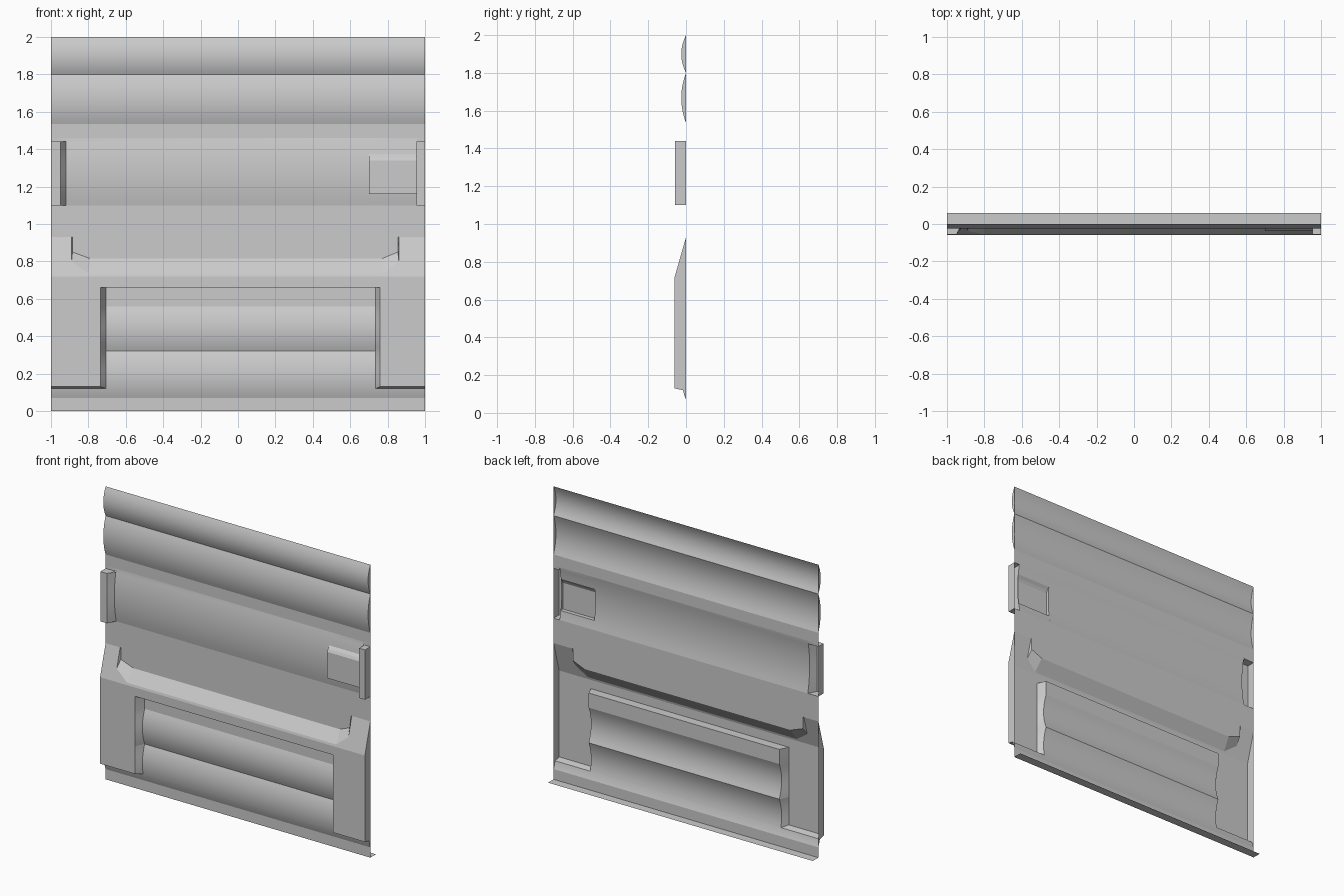
import bpy, bmesh, math

if "Cube" in bpy.data.objects:
    bpy.data.objects.remove(bpy.data.objects["Cube"], do_unlink=True)

metal = bpy.data.materials.new("grey_metal")
metal.use_nodes = True
GREY = (0.6, 0.6, 0.6, 1)
metal.diffuse_color = GREY
metal.node_tree.nodes["Principled BSDF"].inputs["Base Color"].default_value = GREY

# horizontal ridges pressed into the sheet: bottom, top, depth
RIDGES = [(1.8, 2.0, 0.025), (1.535, 1.8, 0.025), (1.1, 1.46, 0.02),
          (0.32, 0.56, 0.025), (0.07, 0.32, 0.025)]
FRONT = -0.06


def ridge(z):
    for lo, hi, depth in RIDGES:
        if lo <= z <= hi:
            t = (2 * z - lo - hi) / (hi - lo)
            return -depth * (1 - t * t)
    return 0.0


def rows(lo, hi, n=12):
    return [lo + (hi - lo) * i / n for i in range(n + 1)]


def line(x, zs, y=ridge):
    """Upright line of points at x; y is a function of z or a number."""
    return [(x, y(z) if callable(y) else y, z) for z in zs]


class Part:
    def __init__(self, name):
        self.name, self.bm = name, bmesh.new()

    def poly(self, pts):
        self.bm.faces.new([self.bm.verts.new(p) for p in pts])

    def loft(self, a, b):
        for i in range(len(a) - 1):
            self.poly([a[i], b[i], b[i + 1], a[i + 1]])

    def sheet(self, x0, x1, zs, y=ridge):
        self.loft(line(x0, zs, y), line(x1, zs, y))

    def finish(self):
        bm = self.bm
        bmesh.ops.remove_doubles(bm, verts=bm.verts, dist=0.0001)
        bmesh.ops.recalc_face_normals(bm, faces=bm.faces)
        for f in bm.faces:
            f.normal_update()
            n, c = f.normal, f.calc_center_median()
            if n.y > 0.001 or (abs(c.x) > 0.99 and n.x * c.x < -0.5):
                f.normal_flip()
        mesh = bpy.data.meshes.new(self.name)
        bm.to_mesh(mesh)
        bm.free()
        mesh.materials.append(metal)
        ob = bpy.data.objects.new(self.name, mesh)
        bpy.context.collection.objects.link(ob)
        bpy.ops.object.select_all(action='DESELECT')
        ob.select_set(True)
        bpy.context.view_layer.objects.active = ob
        bpy.ops.object.shade_smooth_by_angle(angle=math.radians(10))


# upper ridged sheet with closed ridge ends
upper = Part("upper_sheet")
for lo, hi, _ in RIDGES[:2]:
    zs = rows(lo, hi)
    upper.sheet(-1, 1, zs)
    for x in (-1, 1):
        upper.loft(line(x, zs), line(x, zs, 0))
upper.sheet(-1, 1, [1.46, 1.535], 0)
upper.finish()

# middle ridge, with an opening behind the handle
H0, H1 = 1.16, 1.375
middle = Part("middle_sheet")
middle.sheet(-0.92, 0.7, rows(1.1, 1.46))
middle.sheet(0.7, 0.955, rows(1.1, H0, 4))
middle.sheet(0.7, 0.955, rows(H1, 1.46, 4))
for x0, x1 in ((-1, -0.92), (0.955, 1)):
    middle.sheet(x0, x1, [1.44, 1.46], 0)
middle.sheet(-1, 1, [0.93, 1.1], 0)
middle.finish()

# side brackets, open at the back
for name, outer, edge, inner in (("right_bracket", -1, -0.95, -0.92),
                                 ("left_bracket", 1, 0.955, 0.955)):
    b = Part(name)
    zs = rows(1.1, 1.44)
    b.sheet(outer, edge, [1.1, 1.44], -0.057)
    b.loft(line(edge, zs, -0.057), line(inner, zs))
    b.loft(line(outer, [1.1, 1.44], -0.057), line(outer, [1.1, 1.44], 0))
    for z in (1.1, 1.44):
        b.poly([(outer, -0.057, z), (edge, -0.057, z), (inner, 0, z), (outer, 0, z)])
    b.finish()

# raised handle with a sloping top edge
handle = Part("handle")
zs = rows(H0, H1)


def handle_y(z):
    return max(-0.038, ridge(H1) - (H1 - z) * 0.8)


handle.sheet(0.7, 0.955, zs, handle_y)
handle.loft(line(0.7, zs, handle_y), line(0.7, zs))
handle.poly([(0.7, ridge(H0), H0), (0.955, ridge(H0), H0),
             (0.955, -0.038, H0), (0.7, -0.038, H0)])
handle.finish()

# lower ridged panel, bottom strip and rear lip
lower = Part("lower_sheet")
panel = rows(0.12, 0.32) + rows(0.32, 0.56)[1:] + [0.66]
base = [0, 0.07] + rows(0.07, 0.12, 4)[1:]
lower.sheet(-0.705, 0.735, panel)
lower.sheet(-1, 1, base)
for x in (-1, 1):
    lower.loft(line(x, base[1:]), line(x, base[1:], 0))
lower.poly([(-1, 0, 0), (1, 0, 0), (1, 0.06, 0), (-1, 0.06, 0)])
lower.finish()

# raised frame: two legs, header and sloped hood
SLOPE0, SLOPE1 = 0.72, 0.93


def slope(z):
    return FRONT * (SLOPE1 - z) / (SLOPE1 - SLOPE0)


frame = Part("raised_frame")
for outer, edge, inner in ((-1, -0.735, -0.705), (1, 0.76, 0.735)):
    frame.sheet(outer, edge, [0.13, 0.66], FRONT)
    front_edge = line(edge, [0.13] + panel[1:], FRONT)
    frame.loft(front_edge, line(inner, panel))
    y = ridge(0.12)
    frame.poly([(outer, FRONT, 0.13), (edge, FRONT, 0.13), (inner, y, 0.12), (outer, y, 0.12)])
    frame.poly([(outer, 0, 0.12), (outer, y, 0.12), (outer, FRONT, 0.13),
                (outer, FRONT, SLOPE0), (outer, 0, SLOPE1)])
frame.sheet(-1, 1, [0.66, SLOPE0], FRONT)
frame.poly([(-0.735, FRONT, 0.66), (0.76, FRONT, 0.66), (0.735, 0, 0.66), (-0.705, 0, 0.66)])

# recessed ledge cut into the hood
rim = [(-0.89, SLOPE1), (-0.89, 0.8), (-0.8, 0.735), (0.78, 0.735), (0.86, 0.8), (0.86, SLOPE1)]
floor = [(-0.885, SLOPE1), (-0.885, 0.85), (-0.79, 0.815),
         (0.77, 0.815), (0.855, 0.85), (0.855, SLOPE1)]
rim3 = [(x, slope(z), z) for x, z in rim]
floor3 = [(x, 0, z) for x, z in floor]
frame.poly([(-1, FRONT, SLOPE0), (-1, 0, SLOPE1)] + rim3 + [(1, 0, SLOPE1), (1, FRONT, SLOPE0)])
frame.loft(rim3, floor3)
frame.poly(floor3)
frame.finish()
